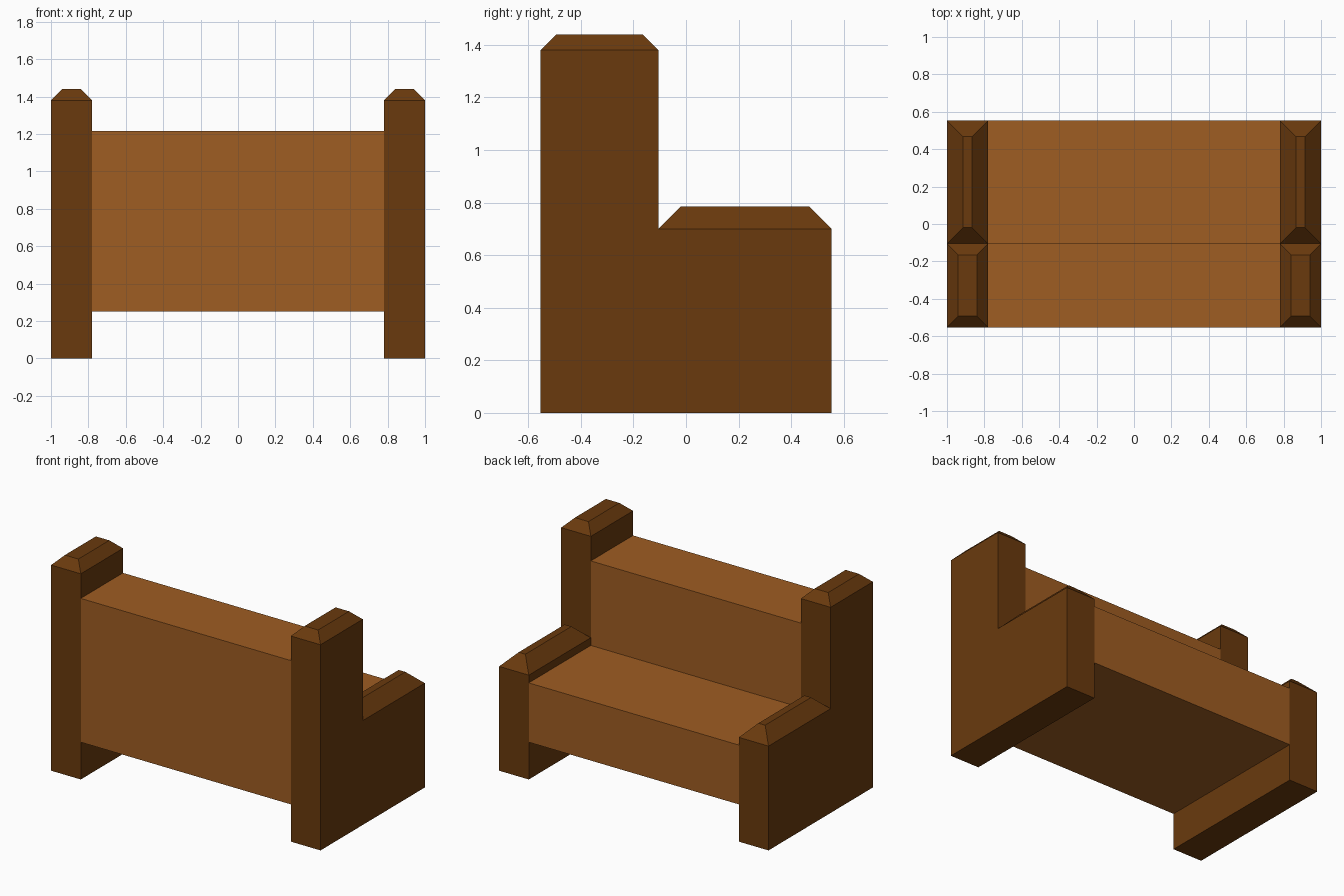
import bpy, bmesh

if "Cube" in bpy.data.objects:
    bpy.data.objects.remove(bpy.data.objects["Cube"])


def material(name, color):
    m = bpy.data.materials.new(name)
    m.diffuse_color = color
    m.use_nodes = True
    m.node_tree.nodes["Principled BSDF"].inputs["Base Color"].default_value = m.diffuse_color
    return m


dark_wood = material("dark wood", (0.144, 0.042, 0.004, 1))
light_wood = material("light wood", (0.345, 0.109, 0.016, 1))

FRONT, STEP, REAR = -0.553, -0.105, 0.553


def extrude_profile(name, profile, x0, x1, mat, bevel_tops=()):
    """Extrude a (y, z) profile along x; bevel_tops = (height, chamfer) pairs."""
    bm = bmesh.new()
    face = bm.faces.new([bm.verts.new((x0, y, z)) for y, z in profile])
    ext = bmesh.ops.extrude_face_region(bm, geom=[face])
    bmesh.ops.translate(bm, vec=(x1 - x0, 0, 0),
                        verts=[g for g in ext["geom"] if isinstance(g, bmesh.types.BMVert)])
    bmesh.ops.recalc_face_normals(bm, faces=bm.faces)
    for z, size in bevel_tops:
        tops = [f for f in bm.faces
                if f.normal.z > 0.9 and abs(f.calc_center_median().z - z) < 1e-4]
        bmesh.ops.inset_individual(bm, faces=tops, thickness=size, depth=size,
                                   use_even_offset=True)
    mesh = bpy.data.meshes.new(name)
    bm.to_mesh(mesh)
    bm.free()
    mesh.materials.append(mat)
    obj = bpy.data.objects.new(name, mesh)
    bpy.context.collection.objects.link(obj)
    return obj


def l_profile(bottom, low, high):
    return [(FRONT, bottom), (REAR, bottom), (REAR, low),
            (STEP, low), (STEP, high), (FRONT, high)]


# Side ends: tall back post and low armrest, each with a chamfered cap
ends = extrude_profile("side_ends", l_profile(0, 0.70, 1.38), 0.78, 1.0, dark_wood,
                       [(1.38, 0.06), (0.70, 0.085)])
ends.modifiers.new("mirror", "MIRROR").use_axis = (True, False, False)

# Seat and backrest spanning between the ends
extrude_profile("seat_and_backrest", l_profile(0.25, 0.648, 1.215), -0.78, 0.78, light_wood)
